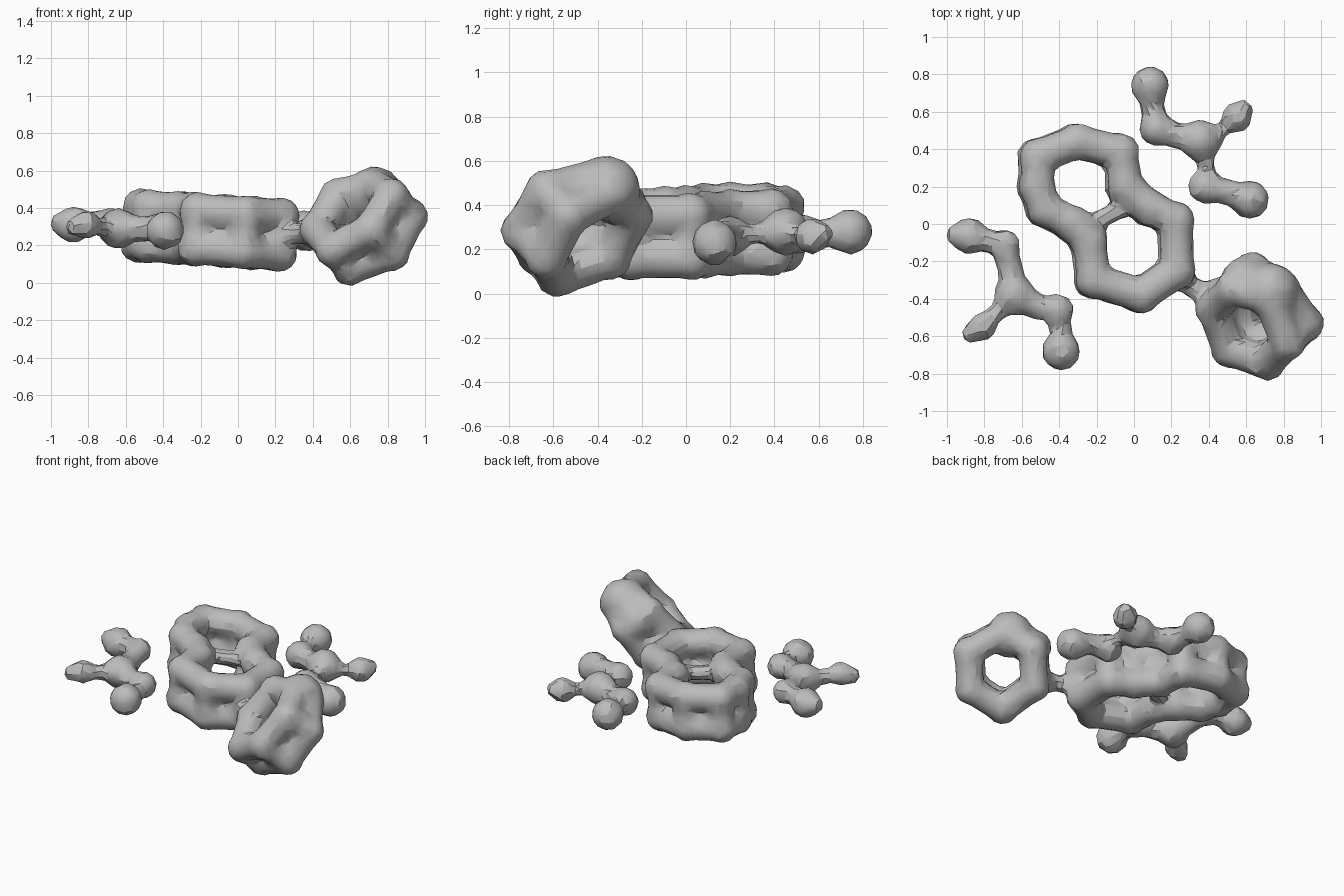
import bpy, bmesh, math
from mathutils import Vector, Matrix

if "Cube" in bpy.data.objects:
    bpy.data.objects.remove(bpy.data.objects["Cube"], do_unlink=True)

grey = bpy.data.materials.new("matte_grey")
grey.use_nodes = True
grey.diffuse_color = (0.5, 0.5, 0.5, 1)
grey.node_tree.nodes["Principled BSDF"].inputs["Base Color"].default_value = (0.5, 0.5, 0.5, 1)


def ball(bm, p, r):
    bmesh.ops.create_icosphere(bm, subdivisions=2, radius=r * 1.13, matrix=Matrix.Translation(p))


def limb(bm, a, ra, b, rb):
    """Tapered tube from a to b."""
    a, b = Vector(a), Vector(b)
    d = b - a
    rot = d.to_track_quat('Z', 'Y').to_matrix().to_4x4()
    bmesh.ops.create_cone(bm, cap_ends=True, segments=12, radius1=ra, radius2=rb,
                          depth=d.length, matrix=Matrix.Translation((a + b) / 2) @ rot)


def chain(bm, pts, closed=False):
    """Balls joined by tubes; each point is x, y, z, radius."""
    for p in pts:
        ball(bm, p[:3], p[3])
    ends = pts[1:] + pts[:1] if closed else pts[1:]
    for p, q in zip(pts, ends):
        limb(bm, p[:3], p[3], q[:3], q[3])


def finish(bm, name):
    """Fuse the solids into one organic, lightly faceted skin."""
    me = bpy.data.meshes.new(name)
    bm.to_mesh(me)
    bm.free()
    me.materials.append(grey)
    ob = bpy.data.objects.new(name, me)
    bpy.context.collection.objects.link(ob)
    m = ob.modifiers.new("fuse", 'REMESH')
    m.mode, m.voxel_size = 'VOXEL', 0.022
    m = ob.modifiers.new("soften", 'SMOOTH')
    m.factor, m.iterations = 0.5, 3
    m = ob.modifiers.new("facet", 'DECIMATE')
    m.ratio = 0.14
    bpy.context.view_layer.objects.active = ob
    ob.select_set(True)
    for mod in list(ob.modifiers):
        bpy.ops.object.modifier_apply(modifier=mod.name)
    bpy.ops.object.shade_smooth_by_angle(angle=math.radians(25))
    ob.select_set(False)


def double_ring(bm, pts, normal, gaps, r):
    """Two stacked copies of a closed loop, tied together by a post at each corner."""
    axis = Vector(normal).normalized()
    for s in (1, -1):
        chain(bm, [(*(Vector(p) + axis * g * s), r) for p, g in zip(pts, gaps)], True)
    for p, g in zip(pts, gaps):
        limb(bm, Vector(p) - axis * g, 0.085, Vector(p) + axis * g, 0.085)


# Fused double ring: one perimeter in two layers, with a thin middle bridge
outline = [(-0.52, 0.36), (-0.31, 0.44), (-0.075, 0.385), (-0.05, 0.2), (0.08, 0.085),
           (0.22, 0.02), (0.225, -0.25), (0.035, -0.38), (-0.22, -0.3), (-0.245, -0.09),
           (-0.33, 0.0), (-0.48, 0.08), (-0.525, 0.2)]
flat = [(x, y, 0.272 - 0.065 * x) for x, y in outline]
bm = bmesh.new()
double_ring(bm, flat, (0.065, 0, 1), [0.1] * len(flat), 0.092)
for s in (1, -1):
    limb(bm, (-0.28, -0.02, 0.29 + s * 0.085), 0.05, (0.02, 0.12, 0.27 + s * 0.085), 0.05)

# Tilted double ring, pinched together at its top and bottom corners
centre = Vector((0.675, -0.49, 0.315))
n = Vector((0.55, 0.55, -0.6)).normalized()
u = Vector((-1, 1, 0)).normalized()
v = n.cross(u)
ring = [centre + 0.235 * (math.cos(a) * u + math.sin(a) * v)
        for a in (math.pi / 6 + math.pi / 3 * k for k in range(6))]
ring[1] += Vector((-0.02, 0.02, -0.015))
ring[4] += Vector((-0.02, -0.035, 0))
double_ring(bm, ring, n, [0.09, 0.055, 0.09, 0.1, 0.08, 0.1], 0.09)
# Swollen top of the tilted ring
chain(bm, [(*ring[0], 0.105), (0.73, -0.355, 0.475, 0.135)])

# Link between the rings
chain(bm, [(0.23, -0.27, 0.25, 0.08), (0.335, -0.355, 0.265, 0.05), (0.47, -0.38, 0.24, 0.09)])
finish(bm, "fused_rings")

# Branched strand on the left
bm = bmesh.new()
chain(bm, [(0.085, 0.74, 0.28, 0.095), (0.1, 0.62, 0.27, 0.06), (0.12, 0.51, 0.27, 0.085),
           (0.24, 0.47, 0.27, 0.065), (0.35, 0.45, 0.28, 0.1), (0.39, 0.31, 0.27, 0.04),
           (0.38, 0.2, 0.26, 0.085), (0.5, 0.17, 0.26, 0.065), (0.62, 0.13, 0.23, 0.095)])
chain(bm, [(0.37, 0.44, 0.28, 0.09), (0.48, 0.51, 0.26, 0.035),
           (0.55, 0.57, 0.26, 0.075), (0.585, 0.61, 0.27, 0.05)])
finish(bm, "left_strand")

# Branched strand on the right
bm = bmesh.new()
chain(bm, [(-0.94, -0.06, 0.315, 0.06), (-0.88, -0.065, 0.31, 0.09), (-0.78, -0.09, 0.32, 0.06),
           (-0.69, -0.11, 0.32, 0.075), (-0.66, -0.25, 0.3, 0.065), (-0.64, -0.38, 0.29, 0.1),
           (-0.52, -0.44, 0.29, 0.065), (-0.41, -0.46, 0.29, 0.08), (-0.39, -0.57, 0.28, 0.055),
           (-0.39, -0.68, 0.28, 0.095)])
chain(bm, [(-0.66, -0.4, 0.29, 0.08), (-0.74, -0.48, 0.3, 0.045),
           (-0.81, -0.55, 0.31, 0.07), (-0.87, -0.585, 0.3, 0.05)])
finish(bm, "right_strand")
